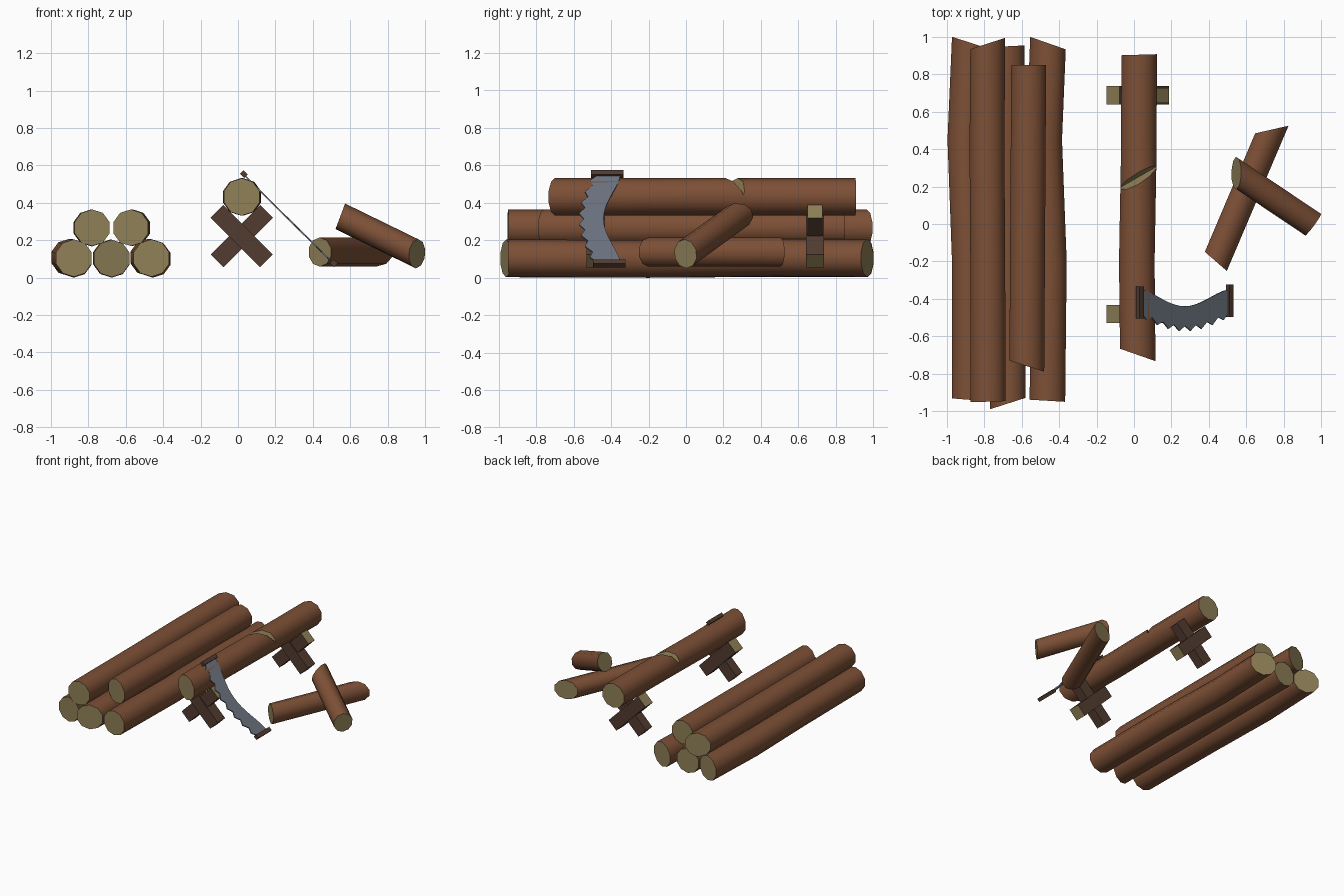
import bpy, bmesh, math
from mathutils import Vector, Matrix

if "Cube" in bpy.data.objects:
    bpy.data.objects.remove(bpy.data.objects["Cube"])


def material(name, rgb):
    m = bpy.data.materials.new(name)
    m.diffuse_color = (*rgb, 1)
    m.use_nodes = True
    m.node_tree.nodes["Principled BSDF"].inputs["Base Color"].default_value = m.diffuse_color
    return m


BARK = material("bark", (0.205, 0.080, 0.037))
CUT = material("cut_wood", (0.275, 0.216, 0.095))
DARK = material("dark_wood", (0.084, 0.045, 0.030))
STEEL = material("blade_steel", (0.150, 0.174, 0.216))


def add_object(name, bm, mats):
    bmesh.ops.recalc_face_normals(bm, faces=bm.faces[:])
    me = bpy.data.meshes.new(name)
    bm.to_mesh(me)
    bm.free()
    for m in mats:
        me.materials.append(m)
    ob = bpy.data.objects.new(name, me)
    bpy.context.collection.objects.link(ob)
    return ob


def activate(ob):
    bpy.ops.object.select_all(action='DESELECT')
    ob.select_set(True)
    bpy.context.view_layer.objects.active = ob


def smooth(ob):
    activate(ob)
    bpy.ops.object.shade_smooth_by_angle(angle=math.radians(45))


def log(name, path, r, n0, n1, sides=10):
    """Round log along a path, with both ends sawn along the planes n0 and n1."""
    pts = [Vector(p) for p in path]
    axis = (pts[-1] - pts[0]).normalized()
    u = axis.cross(Vector((0, 0, 1))).normalized()
    v = u.cross(axis)
    bm = bmesh.new()
    rings = []
    for i, p in enumerate(pts):
        n = Vector(n0) if i == 0 else Vector(n1) if i == len(pts) - 1 else axis
        ring = []
        for k in range(sides):
            a = math.pi / 2 + math.tau * k / sides
            o = r * (u * math.cos(a) + v * math.sin(a))
            ring.append(bm.verts.new(p + o - axis * (o.dot(n) / axis.dot(n))))
        rings.append(ring)
    for a, b in zip(rings, rings[1:]):
        for k in range(sides):
            j = (k + 1) % sides
            bm.faces.new((a[k], a[j], b[j], b[k]))
    for ring in (rings[0], rings[-1]):
        bm.faces.new(ring).material_index = 1
    ob = add_object(name, bm, [BARK, CUT])
    smooth(ob)
    return ob


# log pile
log("pile_log_left", [(-.878, -.94, .105), (-.878, -.2, .1), (-.902, .45, .108), (-.878, .97, .105)],
    .1, (-.08, -1, 0), (.33, 1, 0))
log("pile_log_middle", [(-.675, -.96, .103), (-.675, -.2, .1), (-.68, .45, .105), (-.68, .95, .103)],
    .1, (.32, -1, 0), (-.05, 1, 0))
log("pile_log_right", [(-.463, -.945, .105), (-.455, -.2, .1), (-.48, .45, .108), (-.46, .967, .105)],
    .1, (-.06, -1, 0), (.35, 1, 0))
log("pile_log_upper_left", [(-.78, -.95, .267), (-.782, -.2, .265), (-.786, .4, .267), (-.782, .965, .267)],
    .098, (.03, -1, 0), (-.32, 1, 0))
log("pile_log_upper_right", [(-.573, -.76, .267), (-.563, .85, .267)],
    .098, (-.32, -1, 0), (0, 1, 0))

# log being sawn, with a slanted V notch
sawn = log("sawn_log", [(.02, -.70, .432), (.015, -.2, .432), (.025, .35, .432), (.028, .905, .432)],
           .1, (-.35, -1, 0), (-.03, 1, 0))
bm = bmesh.new()
along, across = Vector((.87, .5, 0)), Vector((-.5, .87, 0))
ends = []
for s in (-.3, .3):
    c = Vector((.02, .24, 0)) + along * s
    ends.append([bm.verts.new(c + across * w + Vector((0, 0, z)))
                 for w, z in ((-.036, .56), (.036, .56), (.008, .44))])
for e in ends:
    bm.faces.new(e)
for k in range(3):
    j = (k + 1) % 3
    bm.faces.new((ends[0][k], ends[0][j], ends[1][j], ends[1][k]))
cutter = add_object("notch_cutter", bm, [CUT])
cutter.hide_render = True
activate(sawn)
mod = sawn.modifiers.new("notch", 'BOOLEAN')
mod.operation = 'DIFFERENCE'
mod.solver = 'EXACT'
mod.object = cutter
bpy.ops.object.modifier_apply(modifier=mod.name)
bpy.data.objects.remove(cutter)
for f in sawn.data.polygons:
    f.material_index = 1 if abs(f.normal.y) > .4 else 0
smooth(sawn)

# short loose logs
log("loose_log_flat", [(.4375, -.2, .137), (.737, .505, .137)], .078,
    (-.1, -.115, 0), (-.04, .175, 0))
log("loose_log_leaning", [(.547, .272, .328), (.957, -.003, .128)], .075,
    (-.94, 0, .35), (.8, -.59, -.1))


def beam(name, centre, size, angle, end_mat=None):
    """Box turned about y; its long-axis ends can have their own colour."""
    bm = bmesh.new()
    bmesh.ops.create_cube(bm, size=1)
    bm.normal_update()
    for f in bm.faces:
        f.material_index = 1 if end_mat and abs(f.normal.x) > .9 else 0
    bm.transform(Matrix.Translation(centre) @ Matrix.Rotation(angle, 4, 'Y')
                 @ Matrix.Diagonal((*size, 1)))
    return add_object(name, bm, [DARK] + ([end_mat] if end_mat else []))


# crossed sawhorse supports
for label, y in (("front", -.482), ("back", .688)):
    beam(label + "_support_falling", (.02, y, .222), (.374, .097, .097), math.pi / 4, CUT)
    beam(label + "_support_rising", (.02, y, .222), (.374, .08, .097), -math.pi / 4, CUT)

# saw blade: curved back, toothed belly
bm = bmesh.new()
back, edge = [], []
N = 16
for i in range(N + 1):
    t = i / N
    x, z, s = .035 + .472 * t, .547 - .469 * t, math.sin(math.pi * t)
    dip = .09 * s ** 1.5
    back.append(bm.verts.new((x, -.35 - dip, z)))
    edge.append(bm.verts.new((x, -.47 - .075 * s - (.028 if i % 2 else 0), z)))
for i in range(N):
    bm.faces.new((back[i], back[i + 1], edge[i + 1], edge[i]))
blade = add_object("saw_blade", bm, [STEEL])
mod = blade.modifiers.new("thickness", 'SOLIDIFY')
mod.thickness = .008
mod.offset = 0

# saw handles
beam("saw_handle_top", (.031, -.42, .554), (.032, .172, .028), math.pi / 4)
beam("saw_handle_bottom", (.512, -.41, .077), (.032, .172, .028), math.pi / 4)
